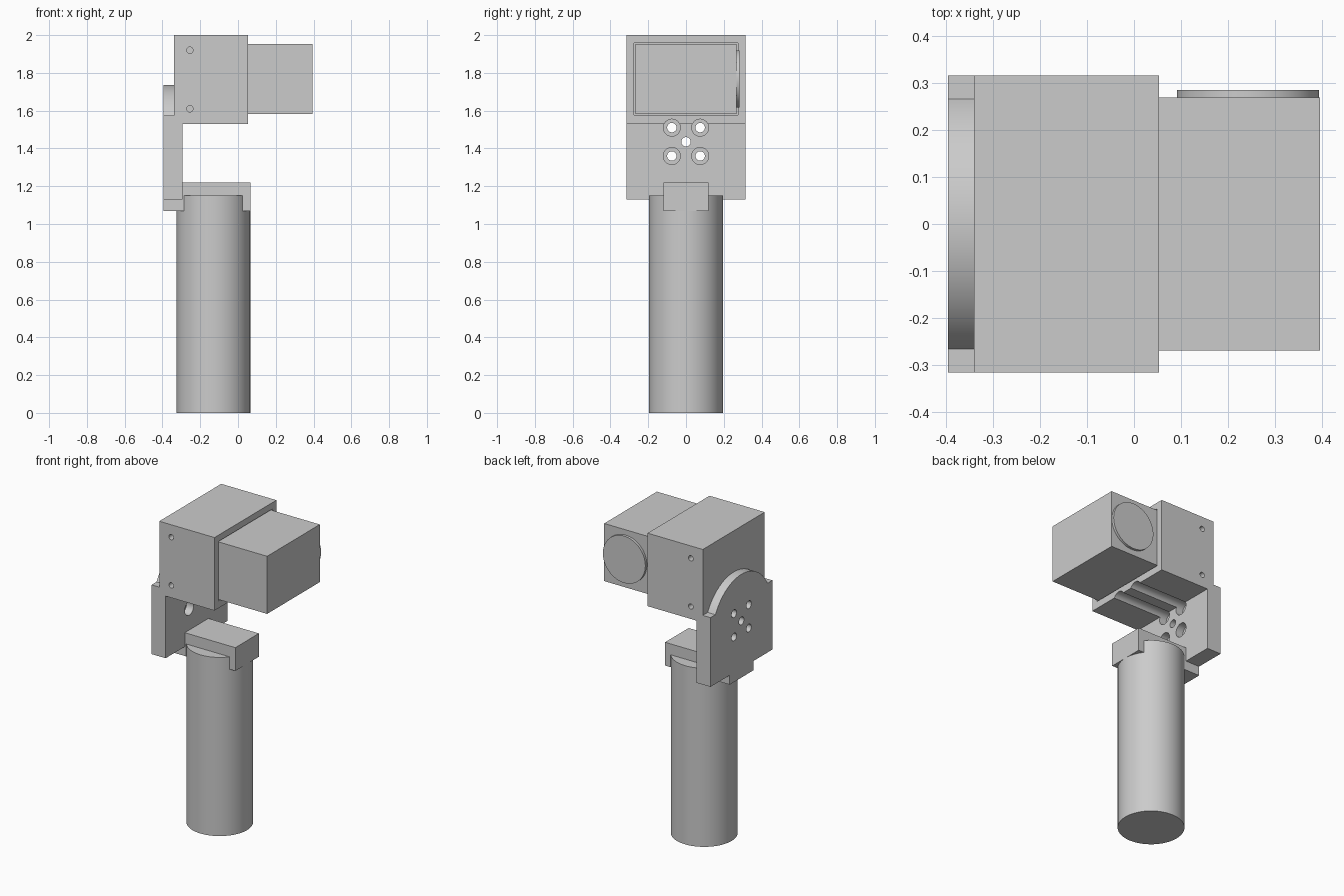
import bpy
import bmesh
import math
from mathutils import Matrix

old = bpy.data.objects.get("Cube")
if old:
    bpy.data.objects.remove(old, do_unlink=True)

grey = bpy.data.materials.new("matte grey")
grey.use_nodes = True
colour = (0.6, 0.6, 0.6, 1)
grey.diffuse_color = colour
grey.node_tree.nodes["Principled BSDF"].inputs["Base Color"].default_value = colour


def finish(name, bm):
    bmesh.ops.recalc_face_normals(bm, faces=bm.faces)
    mesh = bpy.data.meshes.new(name)
    bm.to_mesh(mesh)
    bm.free()
    mesh.materials.append(grey)
    ob = bpy.data.objects.new(name, mesh)
    bpy.context.collection.objects.link(ob)
    return ob


def box(name, x, y, z):
    bm = bmesh.new()
    bmesh.ops.create_cube(bm, size=1)
    for v in bm.verts:
        v.co = [r[0] + (c + 0.5) * (r[1] - r[0]) for c, r in zip(v.co, (x, y, z))]
    return finish(name, bm)


def rod(name, axis, centre, radius, lo, hi, sides=32):
    """Cylinder along an axis; centre holds the other two coordinates in order."""
    bm = bmesh.new()
    bmesh.ops.create_cone(bm, cap_ends=True, segments=sides, radius1=radius,
                          radius2=radius, depth=hi - lo)
    turn = {"x": Matrix.Rotation(math.pi / 2, 4, "Y"),
            "y": Matrix.Rotation(math.pi / 2, 4, "X"),
            "z": Matrix.Identity(4)}[axis]
    place = list(centre)
    place.insert("xyz".index(axis), (lo + hi) / 2)
    bmesh.ops.transform(bm, matrix=Matrix.Translation(place) @ turn, verts=bm.verts)
    return finish(name, bm)


def prism(name, axis, profile, lo, hi):
    """Extrude a 2D profile along x or y."""
    def at(p):
        return (lo, *p) if axis == "x" else (p[0], lo, p[1])
    bm = bmesh.new()
    face = bm.faces.new([bm.verts.new(at(p)) for p in profile])
    grown = bmesh.ops.extrude_face_region(bm, geom=[face])["geom"]
    step = (hi - lo, 0, 0) if axis == "x" else (0, hi - lo, 0)
    bmesh.ops.translate(bm, vec=step, verts=[g for g in grown if isinstance(g, bmesh.types.BMVert)])
    return finish(name, bm)


def combine(ob, other, operation="DIFFERENCE"):
    other.hide_render = True
    mod = ob.modifiers.new("cut", "BOOLEAN")
    mod.operation = operation
    mod.solver = "EXACT"
    mod.object = other
    bpy.context.view_layer.objects.active = ob
    bpy.ops.object.modifier_apply(modifier=mod.name)
    bpy.data.objects.remove(other, do_unlink=True)


# Key dimensions
back, inner, front = -0.395, -0.34, -0.295
half = 0.315
hub_z, dome_r, dome_half = 1.435, 0.30, 0.265
bolt = 0.075

# Cylindrical grip and the clip that caps it
grip = rod("grip_cylinder", "z", (-0.13, 0), 0.195, 0, 1.15, 96)
prism("grip_clip", "y", [(back, 1.07), (-0.285, 1.07), (-0.285, 1.15), (0.025, 1.15),
                         (0.025, 1.07), (0.065, 1.07), (0.065, 1.22), (front, 1.22),
                         (front, 1.13), (back, 1.13)], -0.12, 0.12)

# Bracket plate with a domed top and a thicker lower half
span = math.asin(dome_half / dome_r)
arc = [(dome_r * math.sin(a), hub_z + dome_r * math.cos(a))
       for a in (span - 2 * span * i / 40 for i in range(41))]
shoulder = arc[0][1]
bracket = prism("bracket_plate", "x", [(-half, 1.13), (half, 1.13), (half, shoulder), *arc,
                                       (-half, shoulder)], back, inner)
combine(bracket, box("bracket_pad", (inner - 0.02, front), (-half, half), (1.13, 1.53)), "UNION")

# Gear housing with a shallow clearance pocket for the motor
housing = box("housing", (inner, 0.053), (-half, half), (1.53, 2.0))
combine(housing, box("pocket", (0, 0.1), (-0.274, 0.274), (1.576, 1.959)))

# Bolt holes, counterbores and the access grooves they leave under the housing
combine(bracket, rod("hub_hole", "x", (0, hub_z), 0.025, -0.5, -0.2))
for sy in (-1, 1):
    for sz in (-1, 1):
        spot = (sy * bolt, hub_z + sz * bolt)
        combine(bracket, rod("bolt_hole", "x", spot, 0.025, -0.5, -0.2))
        combine(bracket, rod("counterbore", "x", spot, 0.045, inner - 0.005, -0.2))
    combine(housing, rod("groove", "x", (sy * bolt, hub_z + bolt), 0.045, -0.5, 0.2))

# Small screw holes on both sides of the housing
for side in (-1, 1):
    for z in (1.61, 1.92):
        ends = sorted((side * 0.22, side * 0.4))
        combine(housing, rod("screw_hole", "y", (-0.255, z), 0.017, *ends))

# Motor block with a round end cap on its back
box("motor_block", (0, 0.395), (-0.268, 0.268), (1.582, 1.953))
cap = rod("motor_cap", "y", (0.242, 1.768), 0.151, 0.26, 0.284, 64)

# Smooth the round surfaces, keeping edges crisp
bpy.ops.object.select_all(action="DESELECT")
for ob in (grip, bracket, housing, cap):
    ob.select_set(True)
bpy.context.view_layer.objects.active = grip
bpy.ops.object.shade_smooth_by_angle(angle=math.radians(30))
